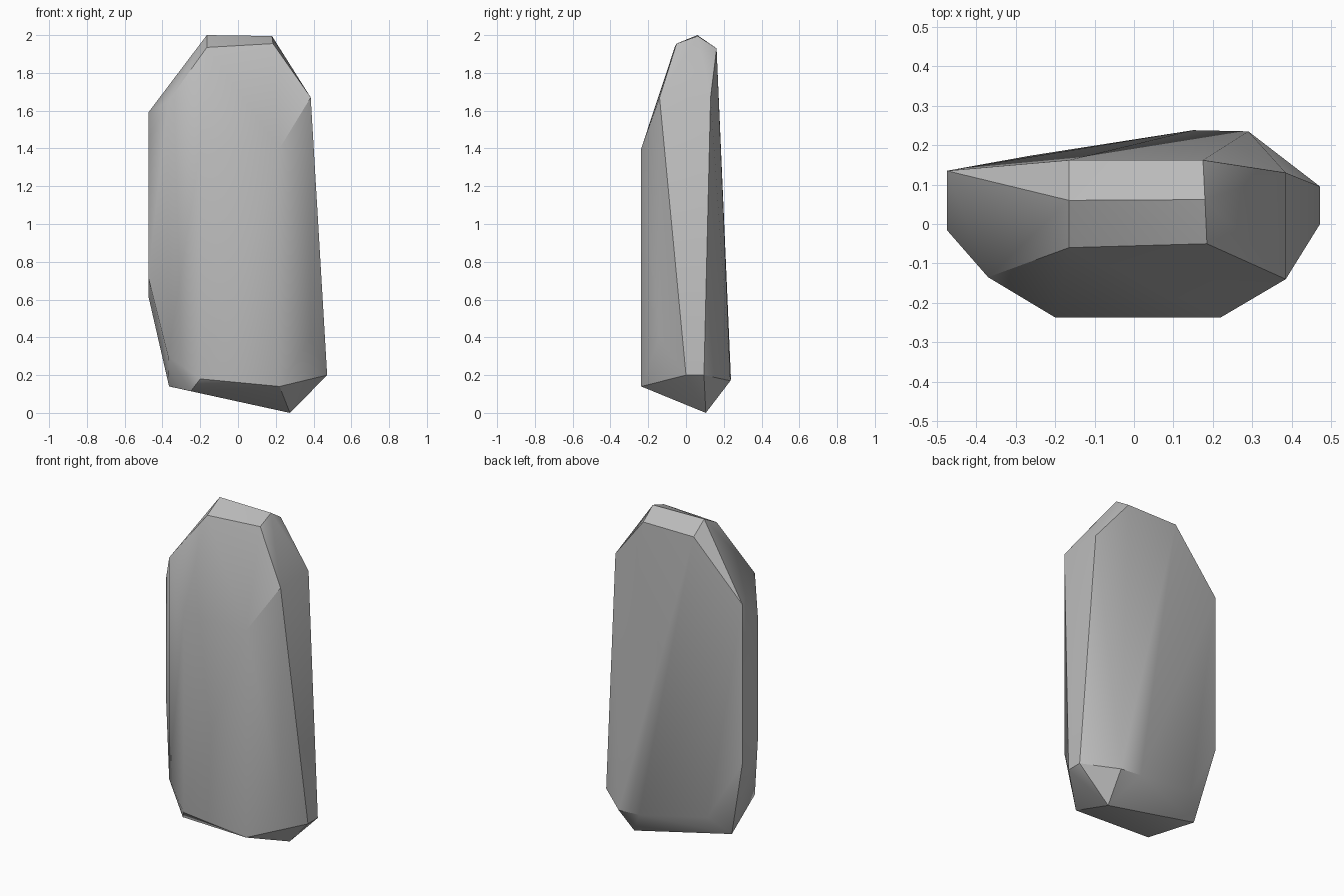
import bpy
import bmesh
import math

cube = bpy.data.objects.get("Cube")
if cube:
    bpy.data.objects.remove(cube, do_unlink=True)

# Plain grey stone
stone = bpy.data.materials.new("grey_stone")
stone.use_nodes = True
colour = (0.5, 0.5, 0.5, 1.0)
stone.diffuse_color = colour
bsdf = next(n for n in stone.node_tree.nodes if n.type == 'BSDF_PRINCIPLED')
bsdf.inputs["Base Color"].default_value = colour
bsdf.inputs["Roughness"].default_value = 0.8

# Corners of the chiselled slab, grouped by region
corners = {
    "crown": [(-0.165, 0.06, 2.0), (0.18, 0.062, 1.995),
              (-0.165, -0.06, 1.935), (0.185, -0.05, 1.955),
              (-0.165, 0.162, 1.93), (0.175, 0.162, 1.93)],
    "shoulders": [(-0.475, 0.135, 1.59), (-0.475, -0.015, 1.45),
                  (-0.37, -0.135, 1.65), (0.385, -0.14, 1.67),
                  (0.385, 0.13, 1.67)],
    "front_panel": [(-0.2, -0.237, 1.4), (0.22, -0.237, 1.4),
                    (-0.2, -0.237, 0.18), (0.22, -0.237, 0.14)],
    "lower_sides": [(-0.475, -0.015, 0.72), (-0.475, 0.135, 0.62),
                    (-0.37, -0.135, 0.3), (0.385, -0.14, 0.4),
                    (0.472, 0.0, 0.2), (0.472, 0.095, 0.2)],
    "foot": [(0.15, 0.238, 0.18), (0.29, 0.235, 0.17),
             (-0.265, 0.173, 0.25), (-0.365, 0.08, 0.14),
             (-0.25, -0.175, 0.115), (0.275, 0.105, 0.0)],
}

# Wrap the corners in a faceted hull
bm = bmesh.new()
for group in corners.values():
    for co in group:
        bm.verts.new(co)
hull = bmesh.ops.convex_hull(bm, input=bm.verts[:])
loose = [v for v in bm.verts if not v.link_faces]
bmesh.ops.delete(bm, geom=loose, context='VERTS')

# Merge the nearly flat triangles into clean facets
bmesh.ops.dissolve_limit(bm, angle_limit=math.radians(1.5),
                         verts=bm.verts[:], edges=bm.edges[:])
bmesh.ops.recalc_face_normals(bm, faces=bm.faces[:])

mesh = bpy.data.meshes.new("stone_slab")
bm.to_mesh(mesh)
bm.free()
mesh.materials.append(stone)
slab = bpy.data.objects.new("stone_slab", mesh)
bpy.context.collection.objects.link(slab)

# Soft facets with the strong ridges kept sharp
bpy.ops.object.select_all(action='DESELECT')
slab.select_set(True)
bpy.context.view_layer.objects.active = slab
bpy.ops.object.shade_smooth_by_angle(angle=math.radians(32))
